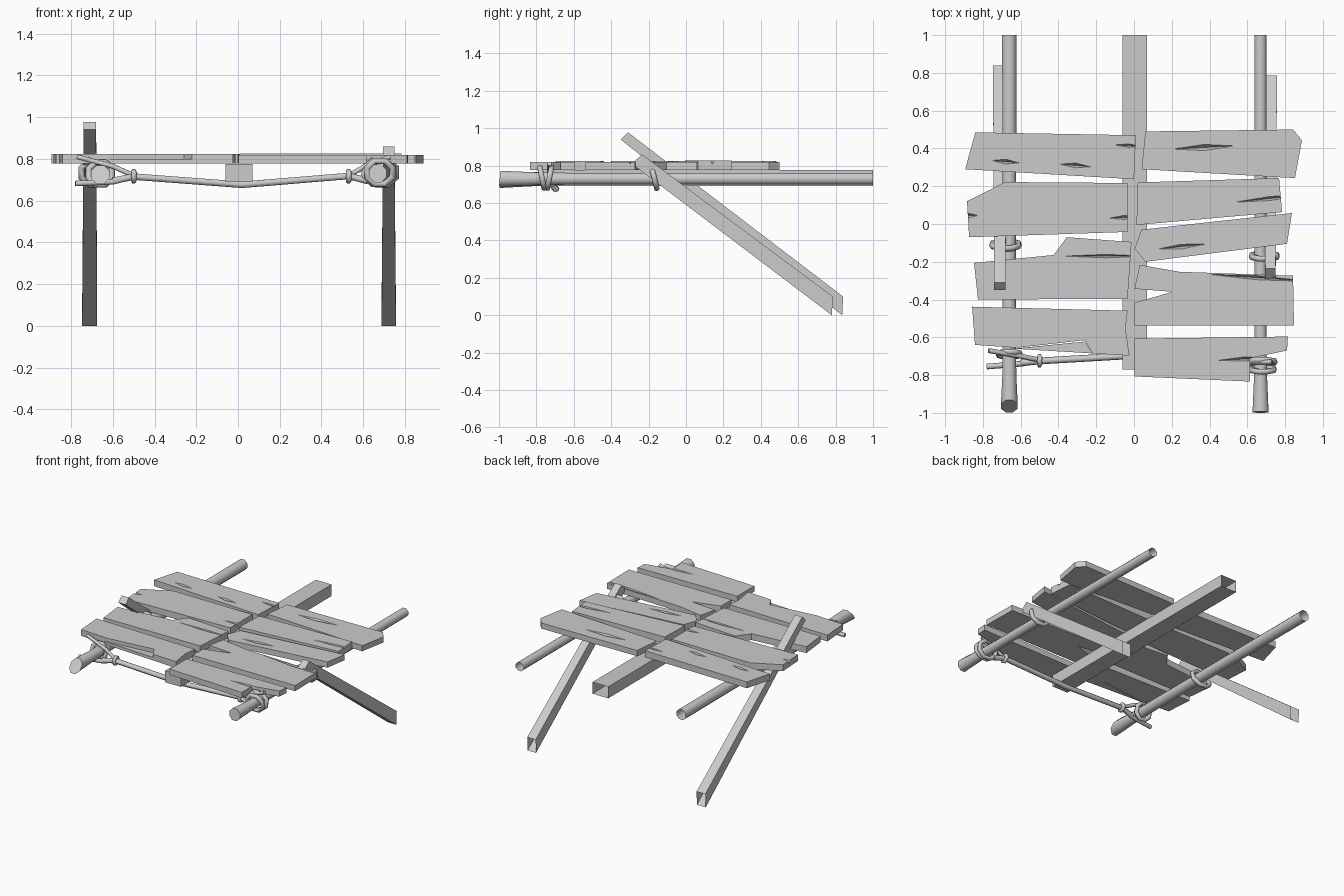
import bpy, bmesh, math
from mathutils import Vector, Matrix

cube = bpy.data.objects.get("Cube")
if cube:
    bpy.data.objects.remove(cube, do_unlink=True)

wood = bpy.data.materials.new("weathered_grey")
wood.use_nodes = True
GREY = (0.6, 0.6, 0.6, 1)
wood.diffuse_color = GREY
wood.node_tree.nodes["Principled BSDF"].inputs["Base Color"].default_value = GREY


def finish(bm, name, smooth=None):
    bmesh.ops.recalc_face_normals(bm, faces=bm.faces)
    mesh = bpy.data.meshes.new(name)
    bm.to_mesh(mesh)
    bm.free()
    obj = bpy.data.objects.new(name, mesh)
    bpy.context.collection.objects.link(obj)
    mesh.materials.append(wood)
    if smooth:
        shade(obj, smooth)
    return obj


def shade(obj, angle):
    bpy.ops.object.select_all(action='DESELECT')
    obj.select_set(True)
    bpy.context.view_layer.objects.active = obj
    bpy.ops.object.shade_smooth_by_angle(angle=angle)


def loft(name, sections, smooth=None):
    """Skin matching loops; the first end is capped, the last stays open."""
    bm = bmesh.new()
    loops = [[bm.verts.new(p) for p in s] for s in sections]
    bm.faces.new(loops[0])
    for a, b in zip(loops, loops[1:]):
        for i in range(len(a)):
            j = (i + 1) % len(a)
            bm.faces.new((a[i], a[j], b[j], b[i]))
    return finish(bm, name, smooth)


def pole(name, x, stations, slant):
    sections = []
    for k, (y, r, z) in enumerate(stations):
        ring = []
        for i in range(8):
            a = math.tau * (i + 0.5) / 8
            cut = slant * (1 + math.sin(a)) if k == 0 else 0
            ring.append((x + r * math.cos(a), y + cut, z + r * math.sin(a)))
        sections.append(ring)
    loft(name, sections, 0.9)


def leg(name, top_x, foot_x, top, foot):
    """Each end is (lower y, z), (upper y, z) with its x range."""
    sections = []
    for (x0, x1), (lo, hi) in ((top_x, top), (foot_x, foot)):
        sections.append([(x0, *lo), (x1, *lo), (x1, *hi), (x0, *hi)])
    loft(name, sections)


def plank(name, outline, z0, z1, gashes=()):
    bm = bmesh.new()
    base = bm.faces.new([bm.verts.new((x, y, z0)) for x, y in outline])
    res = bmesh.ops.extrude_face_region(bm, geom=[base])
    for v in res["geom"]:
        if isinstance(v, bmesh.types.BMVert):
            v.co.z = z1
    obj = finish(bm, name)
    for x, y, length, width, tilt in gashes:
        cut_gash(obj, x, y, z1, length, width, tilt)


def cut_gash(obj, x, y, z, length, width, tilt):
    """Carve a tapering diamond split into the top of a board."""
    bm = bmesh.new()
    rim = [(-length, 0), (0, -width), (length, 0), (0, width)]
    rim = [bm.verts.new((a, b, 0.003)) for a, b in rim]
    tip = bm.verts.new((0, 0, -0.03))
    bm.faces.new(rim)
    for i in range(4):
        bm.faces.new((rim[i], rim[(i + 1) % 4], tip))
    bm.transform(Matrix.Translation((x, y, z)) @ Matrix.Rotation(math.radians(tilt), 4, 'Z'))
    cutter = finish(bm, "gash_cutter")
    cutter.hide_render = True
    mod = obj.modifiers.new("gash", 'BOOLEAN')
    mod.operation, mod.solver, mod.object = 'DIFFERENCE', 'EXACT', cutter
    bpy.ops.object.select_all(action='DESELECT')
    bpy.context.view_layer.objects.active = obj
    obj.select_set(True)
    bpy.ops.object.modifier_apply(modifier=mod.name)
    bpy.data.objects.remove(cutter, do_unlink=True)


def rope(name, points, radius, cyclic=False):
    curve = bpy.data.curves.new(name, 'CURVE')
    curve.dimensions = '3D'
    curve.bevel_depth, curve.bevel_resolution = radius, 1
    curve.use_fill_caps = True
    line = curve.splines.new('POLY')
    line.points.add(len(points) - 1)
    for p, co in zip(line.points, points):
        p.co = (*co, 1)
    line.use_cyclic_u = cyclic
    curve.materials.append(wood)
    obj = bpy.data.objects.new(name, curve)
    bpy.context.collection.objects.link(obj)
    bpy.ops.object.select_all(action='DESELECT')
    obj.select_set(True)
    bpy.context.view_layer.objects.active = obj
    bpy.ops.object.convert(target='MESH')
    shade(bpy.context.view_layer.objects.active, 1.15)


def lashing(name, x, y, z, rx, rz, lean=0.0, radius=0.016):
    """Rope loop round a pole; lean shifts its top along y."""
    pts = []
    for i in range(8):
        a = math.tau * (i + 0.5) / 8
        pts.append((x + rx * math.cos(a), y + lean * math.sin(a), z + rz * math.sin(a)))
    rope(name, pts, radius, True)


# Long poles and centre beam
pole("right_pole", -0.66, [(-1, 0.048, 0.725), (-0.8, 0.04, 0.728), (-0.6, 0.038, 0.73), (1, 0.041, 0.73)], 0.035)
pole("left_pole", 0.67, [(-1, 0.046, 0.73), (-0.8, 0.037, 0.73), (-0.6, 0.034, 0.73), (1, 0.034, 0.73)], 0.004)
loft("centre_beam", [[(x, y, z) for x, z in ((-0.06, 0.69), (0.07, 0.69), (0.07, 0.776), (-0.06, 0.776))]
                     for y in (-0.77, 1)])

# Slanting legs
leg("right_leg", (-0.74, -0.68), (-0.747, -0.675), ((-0.35, 0.94), (-0.31, 0.978)), ((0.835, 0), (0.84, 0.1)))
leg("left_leg", (0.695, 0.75), (0.688, 0.757), ((-0.29, 0.81), (-0.235, 0.86)), ((0.78, 0), (0.785, 0.1)))

# Boards on the -x side
LOW, HIGH = 0.777, 0.824
plank("right_board_1", [(-0.84, 0.485), (0.01, 0.47), (0, 0.237), (-0.894, 0.29)], LOW, HIGH,
      [(-0.68, 0.33, 0.08, 0.014, -5), (-0.31, 0.31, 0.09, 0.014, -5), (-0.03, 0.415, 0.08, 0.01, -3)])
plank("right_board_2", [(-0.884, 0.12), (-0.683, 0.222), (-0.034, 0.217), (-0.034, -0.042), (-0.873, -0.07)], LOW, HIGH,
      [(-0.88, 0.045, 0.06, 0.014, 0), (-0.05, 0.035, 0.09, 0.012, 3)])
plank("right_board_3", [(-0.847, -0.206), (-0.425, -0.164), (-0.356, -0.07), (-0.013, -0.095), (-0.034, -0.396),
                        (-0.826, -0.4)], LOW, HIGH, [(-0.15, -0.17, 0.25, 0.01, 0)])
plank("right_board_4", [(-0.857, -0.438), (-0.034, -0.459), (-0.045, -0.554), (-0.024, -0.697), (-0.22, -0.685),
                        (-0.26, -0.615), (-0.62, -0.655), (-0.842, -0.64)], LOW, HIGH)
plank("board_4_splinter", [(-0.26, -0.622), (-0.22, -0.685), (-0.64, -0.66)], LOW, HIGH - 0.025)

# Boards on the +x side
LOW, HIGH = 0.777, 0.819
plank("left_board_1", [(0.06, 0.49), (0.842, 0.5), (0.889, 0.443), (0.852, 0.243), (0.04, 0.29)], LOW, HIGH,
      [(0.37, 0.405, 0.18, 0.018, 3)])
plank("left_board_2", [(0.02, 0.22), (0.768, 0.243), (0.784, 0.063), (0.013, -0.005)], LOW, HIGH + 0.008,
      [(0.72, 0.135, 0.21, 0.012, 6)])
plank("left_board_3", [(0.04, -0.03), (0.836, 0.058), (0.81, -0.105), (0.06, -0.2), (0.003, -0.13)], LOW, HIGH,
      [(0.25, -0.12, 0.14, 0.014, 6)])
plank("left_board_4", [(0.03, -0.216), (0.24, -0.253), (0.842, -0.274), (0.847, -0.538), (0.003, -0.538),
                       (0.003, -0.417), (0.203, -0.359), (0.003, -0.343)], LOW, HIGH,
      [(0.66, -0.285, 0.3, 0.012, -4)])
plank("left_board_5", [(0.003, -0.607), (0.815, -0.596), (0.81, -0.67), (0.615, -0.71), (0.615, -0.834),
                       (0.003, -0.807)], LOW, HIGH, [(0.58, -0.715, 0.15, 0.012, 3)])

# Loops holding legs and rope to the poles
lashing("right_leg_lashing", -0.68, -0.11, 0.735, 0.075, 0.062, -0.02)
lashing("left_leg_lashing", 0.69, -0.17, 0.735, 0.072, 0.062, -0.015)
lashing("right_rope_lashing", -0.66, -0.69, 0.73, 0.06, 0.058, 0.015)
lashing("left_rope_lashing_a", 0.675, -0.73, 0.735, 0.075, 0.06, 0.012)
lashing("left_rope_lashing_b", 0.68, -0.77, 0.735, 0.065, 0.06, -0.012)

# Sagging front rope, its loose ends and the two knots
rope("front_rope", [(-0.6, -0.735, 0.695), (-0.5, -0.725, 0.715), (0.02, -0.695, 0.676),
                    (0.53, -0.725, 0.718), (0.62, -0.735, 0.695)], 0.018)
rope("right_rope_tail", [(-0.5, -0.725, 0.715), (-0.6, -0.74, 0.69), (-0.78, -0.755, 0.682)], 0.015)
rope("right_rope_upper", [(-0.5, -0.72, 0.72), (-0.6, -0.7, 0.765), (-0.77, -0.67, 0.81)], 0.013)
rope("left_rope_upper", [(0.53, -0.725, 0.72), (0.61, -0.73, 0.765), (0.73, -0.73, 0.81)], 0.013)
for side, x in (("right", -0.5), ("left", 0.53)):
    rope(side + "_knot", [(x + 0.004 * s, -0.724 + 0.024 * math.cos(a), 0.717 + 0.024 * math.sin(a))
                          for s, a in ((k % 2, math.tau * k / 8) for k in range(8))], 0.013, True)
